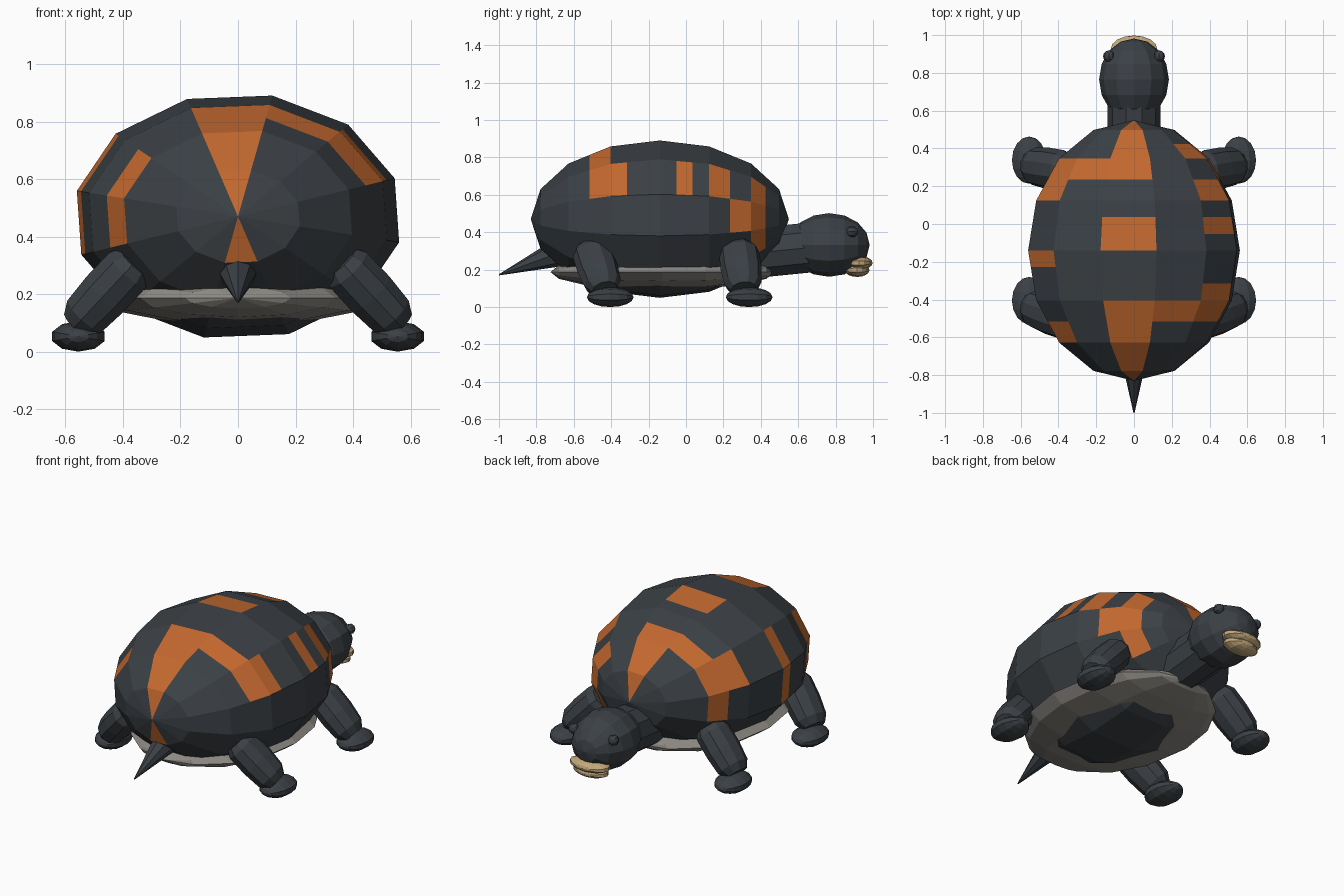
import bpy, bmesh, math
from mathutils import Matrix, Vector

if "Cube" in bpy.data.objects:
    bpy.data.objects.remove(bpy.data.objects["Cube"])


def material(name, colour):
    m = bpy.data.materials.new(name)
    m.use_nodes = True
    m.diffuse_color = (*colour, 1)
    m.node_tree.nodes["Principled BSDF"].inputs["Base Color"].default_value = (*colour, 1)
    return m


SLATE = material("dark slate", (0.044, 0.052, 0.06))
ORANGE = material("burnt orange", (0.55, 0.14, 0.028))
GREY = material("warm grey", (0.27, 0.255, 0.23))
TAN = material("beak tan", (0.54, 0.39, 0.2))


def finish(bm, name, *mats):
    bmesh.ops.recalc_face_normals(bm, faces=bm.faces)
    mesh = bpy.data.meshes.new(name)
    bm.to_mesh(mesh)
    bm.free()
    for m in mats:
        mesh.materials.append(m)
    obj = bpy.data.objects.new(name, mesh)
    bpy.context.collection.objects.link(obj)
    return obj


def unit_ball(segments, rings, twist=0):
    """Faceted ball whose poles lie along y."""
    bm = bmesh.new()
    turn = Matrix.Rotation(math.radians(twist), 4, "Y") @ Matrix.Rotation(-math.pi / 2, 4, "X")
    bmesh.ops.create_uvsphere(bm, u_segments=segments, v_segments=rings, radius=1, matrix=turn)
    return bm


def place(bm, centre, radii):
    bmesh.ops.scale(bm, vec=radii, verts=bm.verts)
    bmesh.ops.translate(bm, vec=centre, verts=bm.verts)


def ellipsoid(name, mat, centre, radii, segments=12, rings=8, twist=0):
    bm = unit_ball(segments, rings, twist)
    place(bm, centre, radii)
    return finish(bm, name, mat)


def limb(name, start, end, sections, sides, flat=1.0):
    """Loft along a straight axis; sections are (fraction, radius)."""
    bm = bmesh.new()
    start, end = Vector(start), Vector(end)
    axis = (end - start).normalized()
    side = Vector((0, 1, 0)) if abs(axis.y) < 0.7 else Vector((1, 0, 0))
    u = (side - axis * side.dot(axis)).normalized()
    v = axis.cross(u)
    loops = []
    for t, r in sections:
        c = start.lerp(end, t)
        angles = [math.tau * i / sides for i in range(sides)]
        loops.append([bm.verts.new(c + u * r * math.cos(a) + v * r * flat * math.sin(a)) for a in angles])
    for a, b in zip(loops, loops[1:]):
        for i in range(sides):
            j = (i + 1) % sides
            bm.faces.new((a[i], a[j], b[j], b[i]))
    bm.faces.new(loops[0])
    bm.faces.new(loops[-1])
    return finish(bm, name, SLATE)


# Shell: faceted ellipsoid, cut along the patch borders
SHELL_Y, SHELL_LEN = -0.14, 0.69
shell = unit_ball(12, 8, twist=12)
for y in (-0.517, -0.316, -0.228, -0.052, 0.036, 0.236, 0.424):
    bmesh.ops.bisect_plane(shell, geom=shell.verts[:] + shell.edges[:] + shell.faces[:], dist=1e-5,
                           plane_co=(0, (y - SHELL_Y) / SHELL_LEN, 0), plane_no=(0, 1, 0))

# Orange patches: y from, y to, first segment, last segment (0 = top, + towards +x)
PATCHES = [
    (-0.83, -0.4, 0, 0), (-0.83, -0.77, 6, 6), (-0.52, -0.4, 1, 1), (-0.52, -0.31, 2, 2),
    (-0.64, -0.51, -3, -2), (-0.23, -0.14, -3, -2), (-0.14, 0.04, 0, 0),
    (-0.06, 0.04, 2, 2), (0.12, 0.24, 2, 2), (0.23, 0.35, 3, 3), (0.34, 0.43, 2, 4),
    (0.34, 0.55, 0, 0), (0.23, 0.35, -1, 0), (0.12, 0.35, -2, -2), (0.23, 0.35, -3, -3),
]
for f in shell.faces:
    c = f.calc_center_median()
    y = c.y * SHELL_LEN + SHELL_Y
    seg = math.floor((math.degrees(math.atan2(c.x, c.z)) + 18) / 30)
    f.material_index = int(any(a < y < b and s <= seg <= e for a, b, s, e in PATCHES))
place(shell, (0, SHELL_Y, 0.47), (0.573, SHELL_LEN, 0.43))
finish(shell, "shell", SLATE, ORANGE)

# Belly plate
ellipsoid("belly_plate", GREY, (0, -0.125, 0.187), (0.48, 0.6, 0.095))

# Neck, head, beak and eyes
limb("neck", (0, 0.38, 0.29), (0, 0.68, 0.32), [(0, 0.14), (1, 0.14)], 10)
ellipsoid("head", SLATE, (0, 0.765, 0.332), (0.185, 0.217, 0.17), 12, 8)
ellipsoid("upper_beak", TAN, (0, 0.925, 0.236), (0.13, 0.073, 0.037), 10, 8)
ellipsoid("lower_beak", TAN, (0, 0.915, 0.197), (0.115, 0.066, 0.036), 10, 8)

# Tail
limb("tail", (0, -0.68, 0.29), (0, -1.0, 0.172), [(0, 0.075), (1, 0.003)], 8)

# Paired eyes, legs and feet
for sx, side in ((1, "left"), (-1, "right")):
    ellipsoid(side + "_eye", SLATE, (sx * 0.133, 0.888, 0.403), (0.031, 0.031, 0.031), 8, 6)
    for end, top_y, low_y, foot_y in (("front", -0.51, -0.435, -0.405), ("rear", 0.28, 0.31, 0.338)):
        limb(f"{end}_{side}_leg", (sx * 0.355, top_y, 0.315), (sx * 0.56, low_y, 0.095),
             [(0, 0.085), (0.12, 0.108), (0.5, 0.11), (0.85, 0.1), (1, 0.07)], 10, 0.85)
        ellipsoid(f"{end}_{side}_foot", SLATE, (sx * 0.555, foot_y, 0.053), (0.096, 0.125, 0.053), 10, 8)
